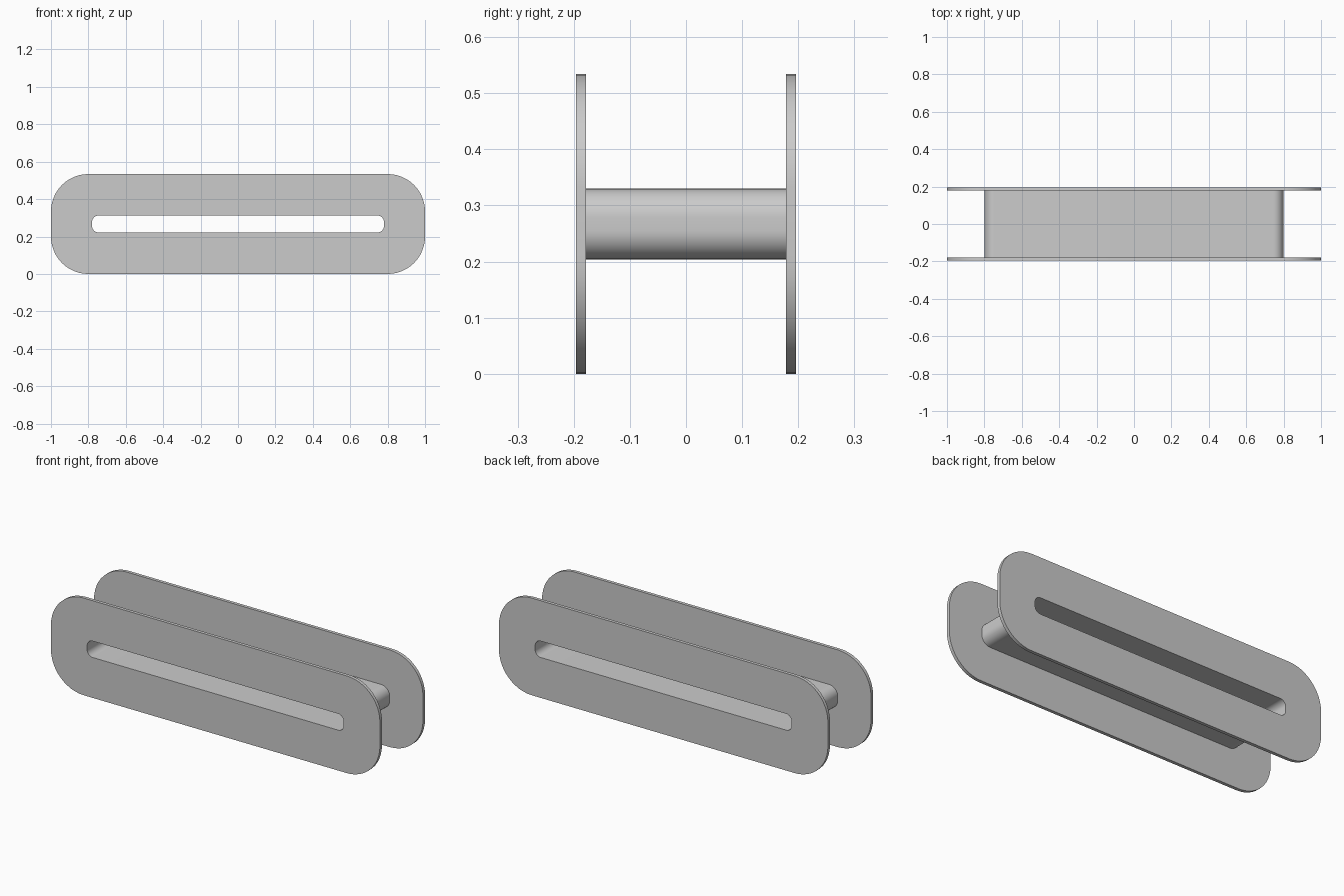
import bpy, bmesh
from math import cos, sin, pi

cube = bpy.data.objects.get("Cube")
if cube:
    bpy.data.objects.remove(cube, do_unlink=True)

MID_Z = 0.267
CORNER_STEPS = 12

# Outlines: half width, half height, corner radius
FLANGE = (1.0, MID_Z, 0.2)
CORE = (0.798, 0.063, 0.052)
SLOT = (0.78, 0.045, 0.034)

grey = bpy.data.materials.new("plain_grey")
grey.use_nodes = True
colour = (0.6, 0.6, 0.6, 1)
grey.diffuse_color = colour
grey.node_tree.nodes["Principled BSDF"].inputs["Base Color"].default_value = colour


def rounded_outline(half_w, half_h, radius):
    """Points of a rounded rectangle in the XZ plane."""
    points = []
    for quarter, (sx, sz) in enumerate([(1, 1), (-1, 1), (-1, -1), (1, -1)]):
        for i in range(CORNER_STEPS + 1):
            a = (quarter + i / CORNER_STEPS) * pi / 2
            points.append((sx * (half_w - radius) + radius * cos(a),
                           MID_Z + sz * (half_h - radius) + radius * sin(a)))
    return points


def slotted_solid(name, outer, inner, y0, y1):
    """Rounded solid from y0 to y1 with a slot through it."""
    bm = bmesh.new()
    rings = [[bm.verts.new((x, y, z)) for x, z in rounded_outline(*shape)]
             for shape, y in ((inner, y0), (outer, y0), (outer, y1), (inner, y1))]
    for k, ring in enumerate(rings):
        following = rings[(k + 1) % len(rings)]
        for i in range(len(ring)):
            j = (i + 1) % len(ring)
            bm.faces.new((ring[i], ring[j], following[j], following[i]))
    bmesh.ops.recalc_face_normals(bm, faces=bm.faces)
    mesh = bpy.data.meshes.new(name)
    bm.to_mesh(mesh)
    bm.free()
    mesh.materials.append(grey)
    obj = bpy.data.objects.new(name, mesh)
    bpy.context.collection.objects.link(obj)
    bpy.ops.object.select_all(action='DESELECT')
    obj.select_set(True)
    bpy.context.view_layer.objects.active = obj
    bpy.ops.object.shade_smooth_by_angle(angle=pi / 6)


# Two end plates joined by a hollow core
slotted_solid("front_flange", FLANGE, SLOT, -0.196, -0.178)
slotted_solid("back_flange", FLANGE, SLOT, 0.178, 0.196)
slotted_solid("hollow_core", CORE, SLOT, -0.178, 0.178)
